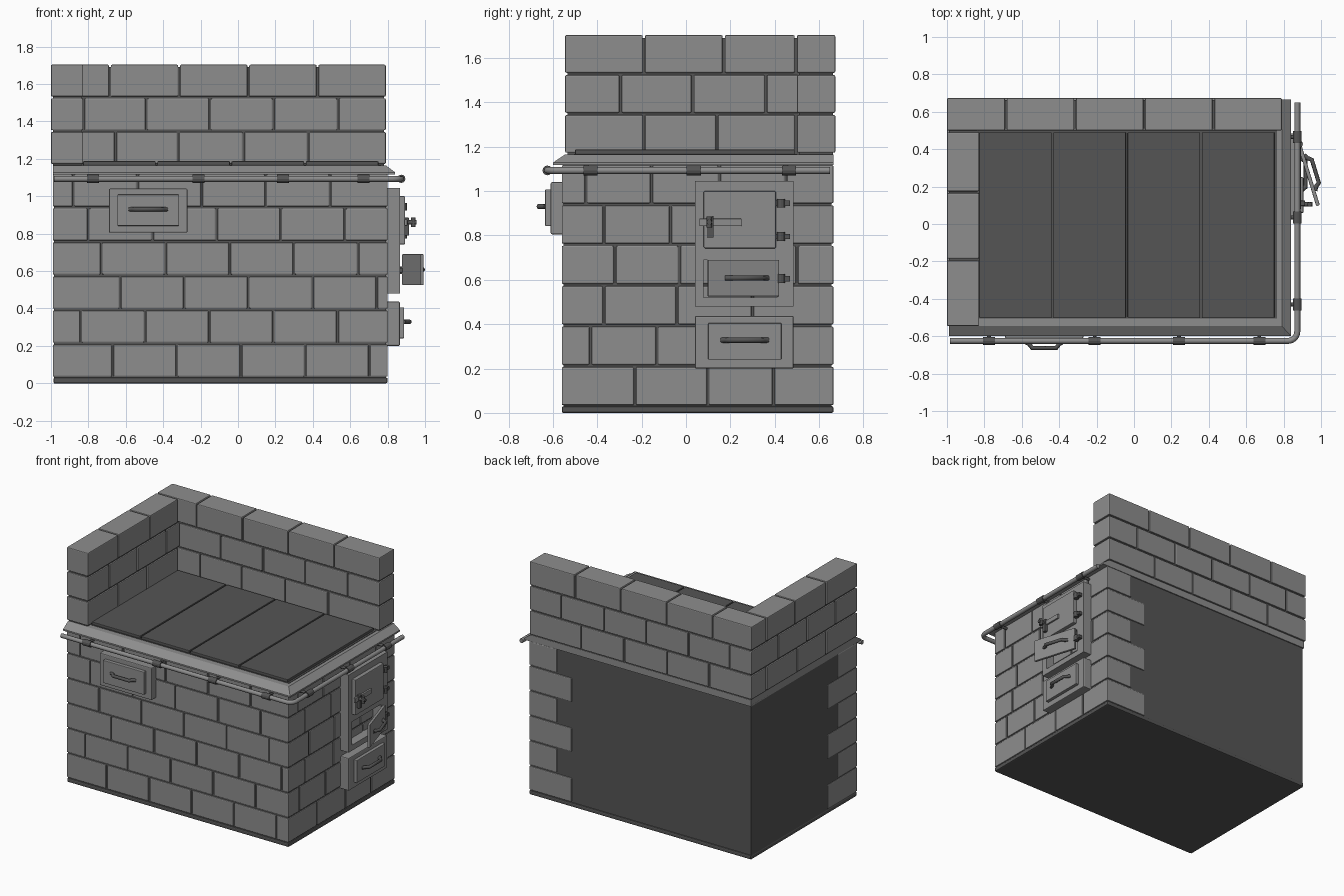
import bpy, bmesh, math
from mathutils import Vector, Matrix

cube = bpy.data.objects.get("Cube")
if cube:
    bpy.data.objects.remove(cube, do_unlink=True)


def material(name, v):
    m = bpy.data.materials.new(name)
    m.use_nodes = True
    m.diffuse_color = (v, v, v, 1)
    m.node_tree.nodes["Principled BSDF"].inputs["Base Color"].default_value = (v, v, v, 1)
    return m


GREY = material("light grey", 0.27)
DARK = material("dark grey", 0.09)


def finish(name, bm, mat):
    mesh = bpy.data.meshes.new(name)
    bm.to_mesh(mesh)
    bm.free()
    mesh.materials.append(mat)
    ob = bpy.data.objects.new(name, mesh)
    bpy.context.scene.collection.objects.link(ob)
    return ob


def boxes(name, spans, mat, bevel=0.0):
    """One object from boxes given as (x0, x1, y0, y1, z0, z1)."""
    bm = bmesh.new()
    for x0, x1, y0, y1, z0, z1 in spans:
        mat4 = Matrix.Translation(((x0 + x1) / 2, (y0 + y1) / 2, (z0 + z1) / 2)) \
            @ Matrix.Diagonal((x1 - x0, y1 - y0, z1 - z0, 1))
        bmesh.ops.create_cube(bm, size=1, matrix=mat4)
    if bevel:
        bmesh.ops.bevel(bm, geom=bm.edges[:], offset=bevel, segments=2,
                        profile=0.5, affect='EDGES')
    return finish(name, bm, mat)


def tube(name, points, radius, mat):
    """Round bar following a path."""
    curve = bpy.data.curves.new(name, 'CURVE')
    curve.dimensions = '3D'
    curve.bevel_depth = radius
    curve.bevel_resolution = 2
    curve.use_fill_caps = True
    spline = curve.splines.new('POLY')
    spline.points.add(len(points) - 1)
    for p, co in zip(spline.points, points):
        p.co = (*co, 1)
    tmp = bpy.data.objects.new(name + "_path", curve)
    bpy.context.scene.collection.objects.link(tmp)
    bpy.context.view_layer.update()
    mesh = bpy.data.meshes.new_from_object(tmp.evaluated_get(bpy.context.evaluated_depsgraph_get()))
    bpy.data.objects.remove(tmp, do_unlink=True)
    mesh.materials.clear()
    mesh.materials.append(mat)
    mesh.name = name
    mesh.shade_smooth()
    ob = bpy.data.objects.new(name, mesh)
    bpy.context.scene.collection.objects.link(ob)
    return ob


def rods(name, items, radius, mat):
    """Cylinders given as (start, end)."""
    bm = bmesh.new()
    for a, b in items:
        a, b = Vector(a), Vector(b)
        turn = (b - a).to_track_quat('Z', 'Y').to_matrix().to_4x4()
        bmesh.ops.create_cone(bm, cap_ends=True, segments=12, radius1=radius, radius2=radius,
                              depth=(b - a).length, matrix=Matrix.Translation((a + b) / 2) @ turn)
    return finish(name, bm, mat)


def handle(name, start, end, out, mat=DARK):
    """Bowed pull: two feet and a raised grip."""
    a, b, o = Vector(start), Vector(end), Vector(out)
    pts = [a, a.lerp(b, .1) + o * .35, a.lerp(b, .18) + o, a.lerp(b, .82) + o,
           a.lerp(b, .9) + o * .35, b]
    return tube(name, pts, 0.012, mat)


G = 0.005          # half mortar gap
L, R, F, B = -0.99, 0.80, -0.56, 0.665

# Dark mortar core, visible on the back, left and bottom
boxes("mortar_core", [(L + .005, R - .008, F + .008, B - .008, 0, 1.12)], DARK)
boxes("base_strip", [(L + .003, R, F, B, 0, .03)], DARK, 0.008)

# Lower brickwork: front joint start and side joints for each course
courses = [
    (-.67, (-.23, .10, .395)),
    (-.84, (-.43, -.13, .17, .47)),
    (-.63, (-.37, -.04, .30)),
    (-.73, (-.32, -.03, .27, .50)),
    (-.80, (-.37, -.07, .25)),
    (-.88, (-.45, -.155, .15, .45)),
]
bricks = []
pitch, course_h, depth = 0.343, 0.182, 0.12
for i, (first, side) in enumerate(courses):
    z0, z1 = .03 + i * course_h + G, .03 + (i + 1) * course_h - G
    quoin = .34 if i % 2 == 0 else .22
    joints = [first + k * pitch for k in range(6) if first + k * pitch < R - .04]
    bricks.append((L, first - G, F, F + quoin, z0, z1))
    for a, b in zip(joints, joints[1:]):
        bricks.append((a + G, b - G, F, F + depth, z0, z1))
    bricks.append((joints[-1] + G, R, F, side[0] - G, z0, z1))
    for a, b in zip(side, side[1:]):
        bricks.append((R - depth, R, a + G, b - G, z0, z1))
    bricks.append((R - quoin, R, side[-1] + G, B, z0, z1))
boxes("lower_bricks", bricks, GREY, 0.006)

# Upper L-shaped wall; the corner brick alternates between the two runs
WL, WI, WF, WB, WY, WR = -1.0, -.828, -.545, .673, .50, .79
upper = [
    ((-.19, .14, .495), (-1, -.655, -.32, .03, .375)),
    ((-.295, .03, .36, WB), (-.825, -.49, -.15, .19, .535)),
    ((-.19, .17, .495), (-1, -.685, -.315, .055, .425)),
]
bricks = []
for i, (side, back) in enumerate(upper):
    z0, z1 = 1.168 + i * .18 + G, 1.168 + (i + 1) * .18 - G
    ys = (WF,) + side
    for a, b in zip(ys, ys[1:]):
        bricks.append((WL, WI, a + (G if a > WF else 0), b - (G if b < WB else 0), z0, z1))
    xs = back + (WR,)
    for a, b in zip(xs, xs[1:]):
        bricks.append((a + (G if a > WL else 0), b - (G if b < WR else 0), WY, WB, z0, z1))
boxes("upper_bricks", bricks, GREY, 0.006)
boxes("upper_mortar", [(WL + .01, WI - .01, WF + .01, WB - .01, 1.12, 1.69),
                       (WL + .01, WR - .01, WY + .01, WB - .01, 1.12, 1.69)], DARK)

# Sheet-metal rim sloping out at the front and right
boxes("rim_lip", [(L, .84, -.60, B, 1.117, 1.128)], GREY)
rim = boxes("sloped_rim", [(L, .84, -.60, B, 1.128, 1.165)], GREY)
for v in rim.data.vertices:
    if v.co.z > 1.15:
        v.co.x = min(v.co.x, .79)
        v.co.y = max(v.co.y, -.545)

# Four cooking plates on a shallow bed
boxes("plate_bed", [(-.83, .765, -.505, .50, 1.16, 1.168)], DARK)
boxes("cooking_plates", [(-.828 + k * .397, -.828 + k * .397 + .388, -.50, .49, 1.165, 1.187)
                         for k in range(4)], DARK, 0.004)

# Hand rail with a rounded corner, clamps and brackets
RX, RY, RZ, BEND = .873, -.625, 1.093, .05
path = [(-.985, RY, RZ)]
path += [(RX - BEND + BEND * math.sin(t), RY + BEND - BEND * math.cos(t), RZ)
         for t in [math.pi / 2 * k / 6 for k in range(7)]]
path.append((RX, .65, RZ))
tube("hand_rail", path, 0.016, GREY)
front_x, side_y = (-.775, -.21, .24, .67), (-.43, .035, .465)
rods("rail_clamps",
     [((x - .032, RY, RZ), (x + .032, RY, RZ)) for x in front_x] +
     [((RX, y - .032, RZ), (RX, y + .032, RZ)) for y in side_y], 0.022, DARK)
rods("rail_brackets",
     [((x, RY, RZ), (x, F + .02, RZ)) for x in front_x] +
     [((RX, y, RZ), (R - .02, y, RZ)) for y in side_y], 0.010, DARK)

# Small front door
boxes("front_door_frame", [(-.69, -.27, -.61, F + .01, .805, 1.04)], GREY, 0.006)
boxes("front_door_panel", [(-.645, -.315, -.635, -.60, .842, 1.008)], GREY, 0.004)
handle("front_door_handle", (-.58, -.63, .93), (-.38, -.63, .93), (0, -.033, 0))

# Side door frame with an open lower hatch
boxes("fire_door_frame", [(.79, .865, .04, .485, .69, 1.045),
                          (.79, .865, .04, .485, .48, .52),
                          (.79, .865, .04, .08, .52, .69),
                          (.79, .865, .41, .485, .52, .69)], GREY)
boxes("fire_door", [(.86, .893, .08, .405, .742, 1.0)], GREY, 0.005)
boxes("latch_bar", [(.89, .905, .06, .25, .842, .876)], GREY, 0.003)
boxes("latch_keeper", [(.89, .915, .097, .125, .79, .885)], DARK, 0.003)
rods("latch_knob", [((.90, .105, .86), (.955, .105, .86)),
                    ((.938, .105, .835), (.938, .105, .885))], 0.012, DARK)

# Hinges
hinge_z = (.945, .795, .605)
rods("hinge_pins", [((.885, .428, z - .02), (.885, .428, z + .02)) for z in hinge_z], 0.018, DARK)
boxes("hinge_straps", [(.86, .893, .405, .468, z - .012, z + .012) for z in hinge_z], DARK)

# Hatch door swung ajar about its hinge
hatch = boxes("hatch_door", [(0, .02, -.35, -.015, .525, .69)], GREY, 0.004)
grip = handle("hatch_handle", (.018, -.27, .608), (.018, -.07, .608), (.032, 0, 0))
for ob in (hatch, grip):
    ob.location = (.872, .43, 0)
    ob.rotation_euler.z = math.radians(17)

# Ash door
boxes("ash_door_frame", [(.79, .865, .04, .485, .20, .437)], GREY, 0.006)
boxes("ash_door_panel", [(.86, .888, .10, .43, .24, .405)], GREY, 0.004)
handle("ash_door_handle", (.885, .16, .328), (.885, .37, .328), (.033, 0, 0))
